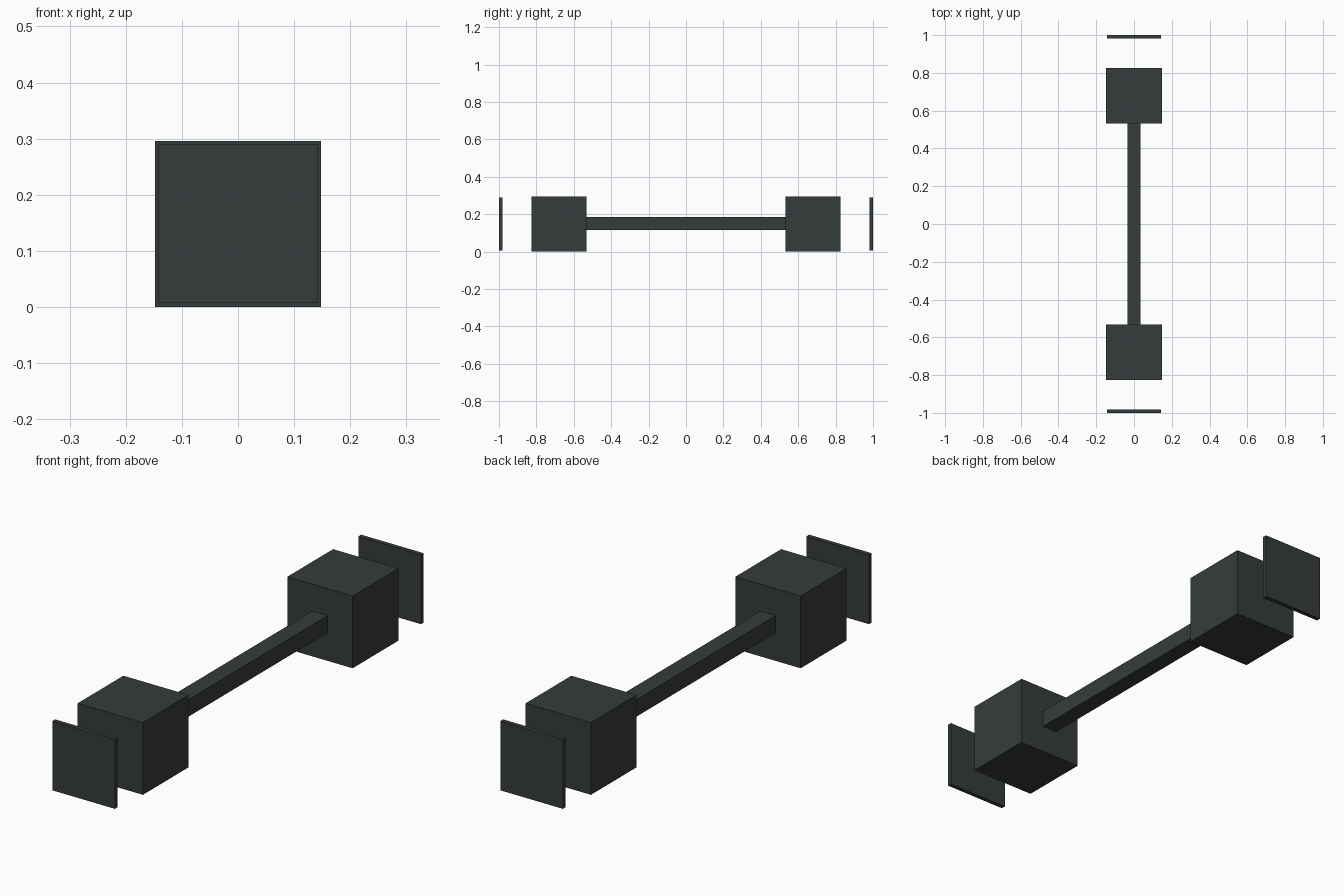
import bpy

if "Cube" in bpy.data.objects:
    bpy.data.objects.remove(bpy.data.objects["Cube"])

dark = bpy.data.materials.new("dark_slate")
dark.diffuse_color = (0.036, 0.045, 0.044, 1)
dark.use_nodes = True
dark.node_tree.nodes["Principled BSDF"].inputs["Base Color"].default_value = dark.diffuse_color


def box(name, center, size):
    bpy.ops.mesh.primitive_cube_add(size=1, location=center)
    ob = bpy.context.object
    ob.name = name
    ob.scale = size
    bpy.ops.object.transform_apply(location=False, rotation=False, scale=True)
    ob.data.materials.append(dark)
    return ob


# Square bar joining the two weights
box("bar", (0, 0, 0.151), (0.07, 1.066, 0.07))

# Cube weight and floating end plate on each side
for label, s in (("front", -1), ("back", 1)):
    box(label + "_weight", (0, s * 0.679, 0.148), (0.296, 0.296, 0.296))
    box(label + "_end_plate", (0, s * 0.991, 0.149), (0.284, 0.018, 0.284))
